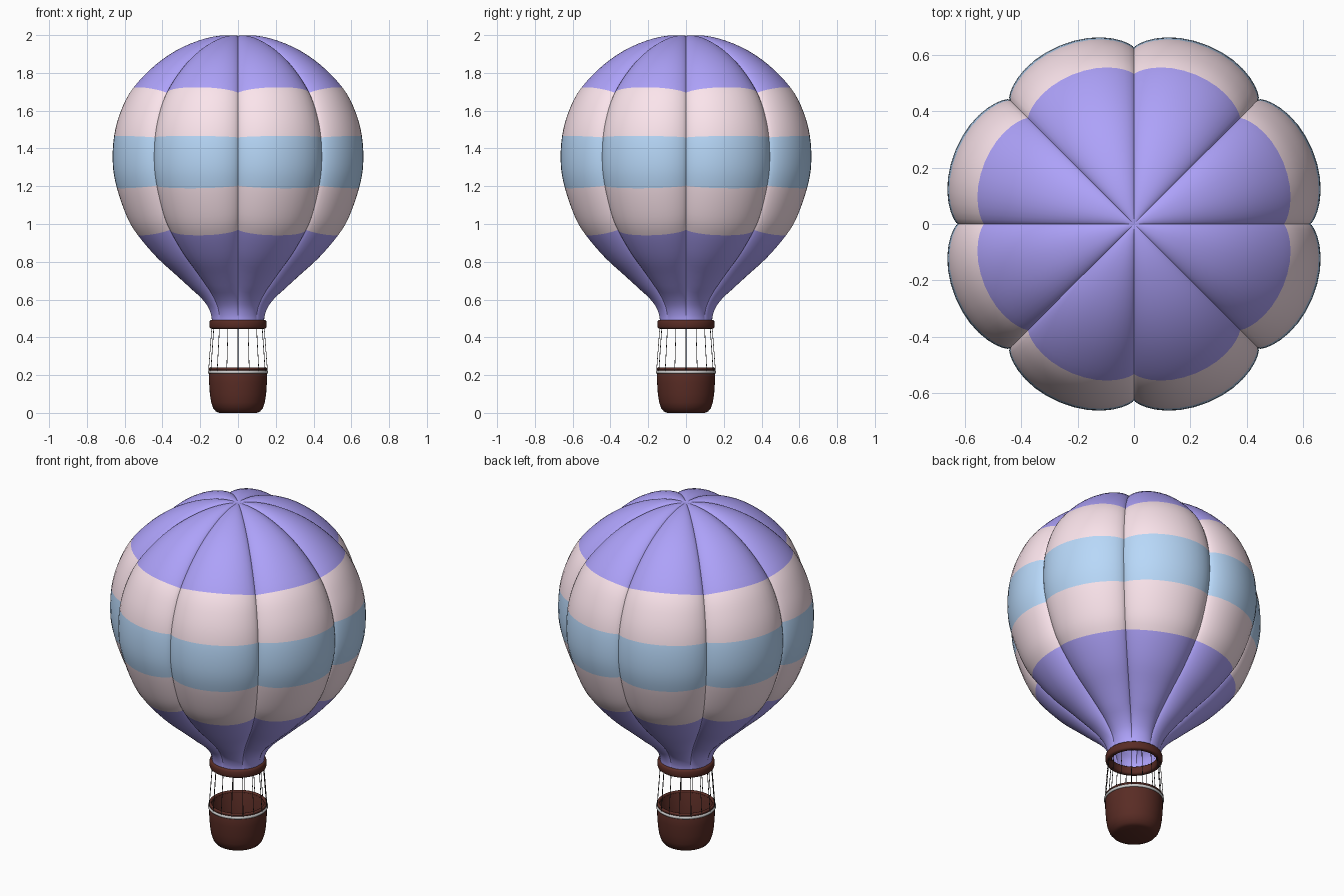
import bpy, bmesh, math
from mathutils import Vector

if "Cube" in bpy.data.objects:
    bpy.data.objects.remove(bpy.data.objects["Cube"])


def material(name, rgb):
    m = bpy.data.materials.new(name)
    m.diffuse_color = (*rgb, 1)
    m.use_nodes = True
    m.node_tree.nodes["Principled BSDF"].inputs["Base Color"].default_value = m.diffuse_color
    return m


PURPLE = material("purple", (0.42, 0.36, 0.95))
PINK = material("pink", (0.97, 0.78, 0.84))
BLUE = material("blue", (0.48, 0.69, 0.95))
BROWN = material("brown", (0.10, 0.025, 0.018))
WHITE = material("white", (1.0, 1.0, 1.0))
DARK = material("dark", (0.03, 0.025, 0.025))


def finish(name, bm, mats, angle=35):
    bmesh.ops.remove_doubles(bm, verts=bm.verts, dist=1e-5)
    me = bpy.data.meshes.new(name)
    bm.to_mesh(me)
    bm.free()
    ob = bpy.data.objects.new(name, me)
    bpy.context.collection.objects.link(ob)
    for m in mats:
        me.materials.append(m)
    bpy.ops.object.select_all(action='DESELECT')
    ob.select_set(True)
    bpy.context.view_layer.objects.active = ob
    bpy.ops.object.shade_smooth_by_angle(angle=math.radians(angle))
    return ob


def skin(bm, rows, mat_of_row=lambda i: 0):
    """Quads between successive closed rings of points."""
    grid = [[bm.verts.new(p) for p in row] for row in rows]
    n = len(grid[0])
    for i in range(len(grid) - 1):
        for j in range(n):
            k = (j + 1) % n
            f = bm.faces.new((grid[i][j], grid[i][k], grid[i + 1][k], grid[i + 1][j]))
            f.material_index = mat_of_row(i)


def lathe(name, profile, mat, n=64, angle=35):
    bm = bmesh.new()
    skin(bm, [[(r * math.cos(2 * math.pi * j / n), r * math.sin(2 * math.pi * j / n), z)
               for j in range(n)] for r, z in profile])
    return finish(name, bm, [mat], angle)


def loop(rad, z, half_w, half_h, n=16, power=1.0):
    """Closed rounded cross-section, power < 1 makes it boxier."""
    pts = []
    for k in range(n + 1):
        a = 2 * math.pi * (k % n) / n
        c, s = math.cos(a), math.sin(a)
        pts.append((rad + half_w * math.copysign(abs(c) ** power, c),
                    z + half_h * math.copysign(abs(s) ** power, s)))
    return pts


# Envelope: seam profile from neck to crown, bulged outward between 8 seams
SEAM = [(0.138, 0.47), (0.140, 0.52), (0.160, 0.577), (0.214, 0.652), (0.305, 0.745),
        (0.412, 0.85), (0.509, 0.97), (0.559, 1.06), (0.607, 1.204), (0.626, 1.32),
        (0.620, 1.458), (0.589, 1.58), (0.532, 1.694), (0.42, 1.818), (0.29, 1.912),
        (0.14, 1.976), (0.0, 1.995)]
BAND_ENDS = [(6, 0), (8, 1), (10, 2), (12, 1), (16, 0)]
STEPS, GORES, PER_GORE = 4, 8, 16

ctrl = [Vector(p) for p in SEAM]
ctrl = [2 * ctrl[0] - ctrl[1]] + ctrl + [Vector((-0.14, 1.976))]
curve = []
for i in range(len(SEAM) - 1):
    a, b, c, d = ctrl[i:i + 4]
    for s in range(STEPS):
        t = s / STEPS
        curve.append(0.5 * (2 * b + (c - a) * t + (2 * a - 5 * b + 4 * c - d) * t * t
                            + (3 * b - a - 3 * c + d) * t ** 3))
curve.append(Vector(SEAM[-1]))

rows = []
for i, p in enumerate(curve):
    tan = (curve[min(i + 1, len(curve) - 1)] - curve[max(i - 1, 0)]).normalized()
    if i == len(curve) - 1:
        tan = Vector((-1, 0))
    fade = min(1, max(0, (p.y - 0.47) / 0.2))
    depth = 0.06 * (max(p.x, 0) / 0.626) ** (0.7 if p.y < 1.32 else 0.9) * fade
    row = []
    for j in range(GORES * PER_GORE):
        # points bunch up towards the seams, where the fabric turns in steeply
        u = -math.cos(math.pi * (j % PER_GORE) / PER_GORE)
        th = math.pi / 4 * (j // PER_GORE + (u + 1) / 2)
        bulge = depth * (1 - abs(u) ** 2.2) ** 0.75
        r, z = p.x + tan.y * bulge, p.y - tan.x * bulge
        row.append((r * math.cos(th), r * math.sin(th), z))
    rows.append(row)
bm = bmesh.new()
skin(bm, rows, lambda i: next(m for end, m in BAND_ENDS if i < end * STEPS))
finish("envelope", bm, [PURPLE, PINK, BLUE], 40)

# Mouth ring under the envelope
lathe("mouth_ring", loop(0.136, 0.469, 0.016, 0.024, power=0.65), BROWN)

# Basket: hollow rounded tub
lathe("basket", [(0, 0.008), (0.09, 0.006), (0.115, 0.010), (0.131, 0.024), (0.142, 0.055),
                 (0.149, 0.10), (0.153, 0.16), (0.153, 0.232), (0.150, 0.238), (0.143, 0.238),
                 (0.140, 0.232), (0.139, 0.10), (0.130, 0.05), (0.115, 0.025), (0, 0.02)],
      BROWN, angle=50)
lathe("basket_foot", [(0, 0.001), (0.10, 0.0), (0.118, 0.008), (0.128, 0.022)], BROWN, angle=50)
lathe("basket_rim", loop(0.147, 0.232, 0.008, 0.008, 12), BROWN)
lathe("basket_trim", loop(0.154, 0.216, 0.006, 0.008, 12), WHITE)

# Suspension ropes
bm = bmesh.new()
for k in range(16):
    a = 2 * math.pi * k / 16
    d = Vector((math.cos(a), math.sin(a), 0))
    low, high = d * 0.156 + Vector((0, 0, 0.22)), d * 0.138 + Vector((0, 0, 0.46))
    side = d.cross(Vector((0, 0, 1)))
    skin(bm, [[p + 0.0017 * (side * math.cos(q * math.pi / 3) + d * math.sin(q * math.pi / 3))
               for q in range(6)] for p in (low, high)])
bmesh.ops.recalc_face_normals(bm, faces=bm.faces)
finish("ropes", bm, [DARK], 70)
